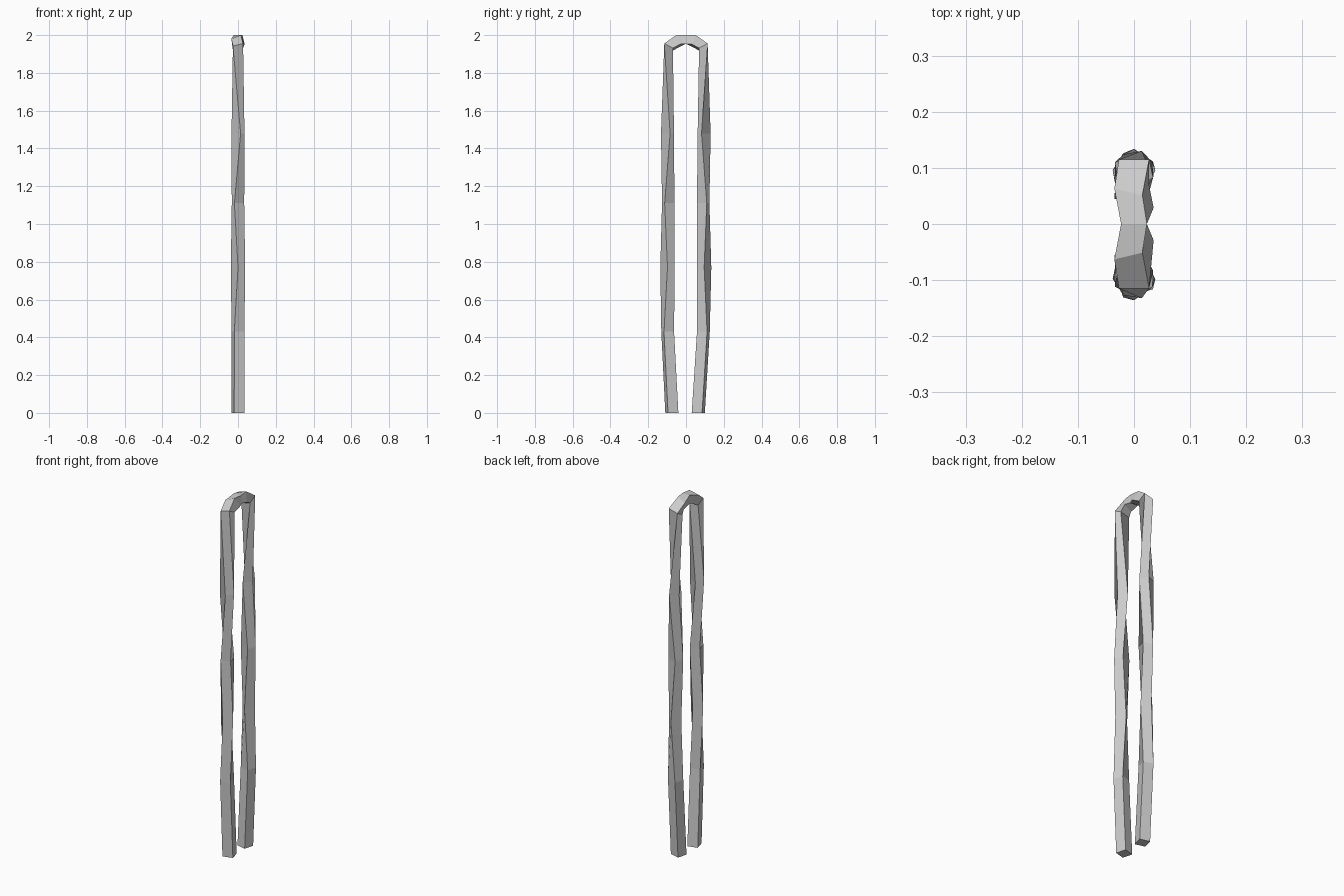
import bpy, bmesh
from math import sin, cos, radians
from mathutils import Vector

if "Cube" in bpy.data.objects:
    bpy.data.objects.remove(bpy.data.objects["Cube"])

# Stations up the front leg to the crown:
# front-leg y, back-leg y, z, radius, twist (deg), outward (y, z), sideways tilt (y, z)
STATIONS = [
    (-0.075, 0.065, 0.000, 0.040, -30, (-1, 0), (0, 0)),
    (-0.097, 0.092, 0.430, 0.039, -30, (-1, 0), (0, 0)),
    (-0.098, 0.096, 0.770, 0.038, 0, (-1, 0), (0, 0)),
    (-0.094, 0.091, 1.110, 0.038, -30, (-1, 0), (0, 0)),
    (-0.098, 0.096, 1.480, 0.037, 22, (-1, 0), (0, 0)),
    (-0.092, 0.092, 1.937, 0.038, -45, (-0.85, 0.45), (0, 0.25)),
    (-0.046, 0.046, 1.967, 0.038, -67, (-0.3, 0.95), (0.36, 0)),
]
CROWN = (0.0, 0.0, 1.977, 0.0325, -45, (0, 1), (0, 0))


def ring(bm, station, back):
    """Square section, mirrored in y for the back leg."""
    yf, yb, z, r, twist, out, tilt = station
    s = -1 if back else 1
    centre = Vector((0, yb if back else yf, z))
    n = Vector((0, s * out[0], out[1]))
    b = Vector((1, s * tilt[0], tilt[1]))
    verts = []
    for k in range(4):
        a = radians(twist + 90 * k)
        verts.append(bm.verts.new(centre + r * (sin(a) * b + cos(a) * n)))
    return verts


# Bent bar: front leg, crown, back leg
bm = bmesh.new()
rings = [ring(bm, s, False) for s in STATIONS]
rings.append(ring(bm, CROWN, False))
rings += [ring(bm, s, True) for s in reversed(STATIONS)]
for lo, hi in zip(rings, rings[1:]):
    for k in range(4):
        j = (k + 1) % 4
        bm.faces.new((lo[k], lo[j], hi[j], hi[k]))
bm.faces.new(rings[0])
bm.faces.new(rings[-1])
bmesh.ops.recalc_face_normals(bm, faces=bm.faces)

mesh = bpy.data.meshes.new("bent_bar")
bm.to_mesh(mesh)
bm.free()
bpy.context.collection.objects.link(bpy.data.objects.new("bent_bar", mesh))
